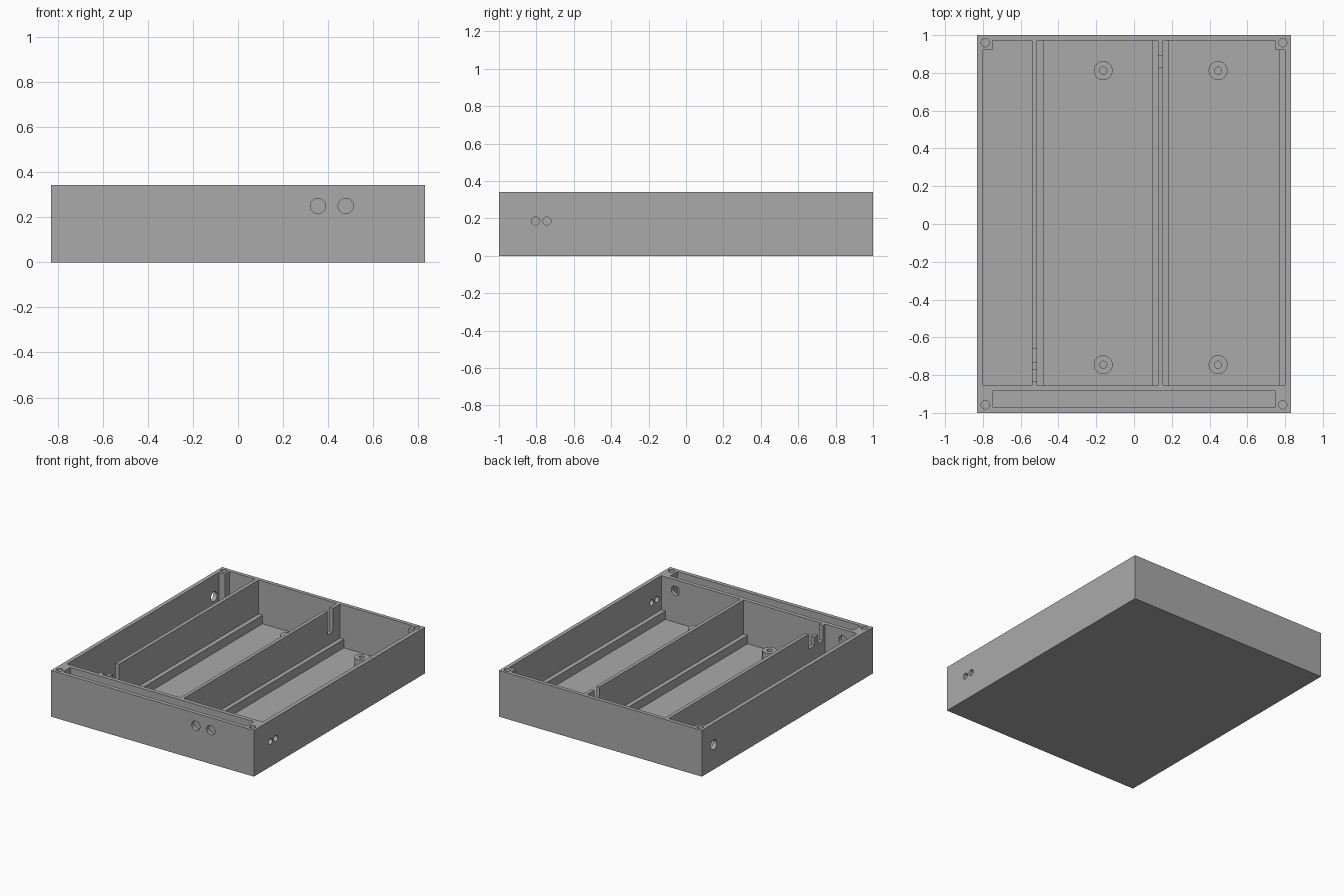
import bpy, bmesh, math
from mathutils import Matrix, Vector

if "Cube" in bpy.data.objects:
    bpy.data.objects.remove(bpy.data.objects["Cube"])

W, L, H = 0.83, 1.0, 0.342      # half width, half length, height
FLOOR, LEDGE = 0.027, 0.09      # floor level, ledge and boss level
Y0, Y1 = -0.855, 0.972          # main cavity, front to back

grey = bpy.data.materials.new("grey plastic")
grey.diffuse_color = (0.4, 0.4, 0.4, 1)
grey.use_nodes = True
grey.node_tree.nodes["Principled BSDF"].inputs["Base Color"].default_value = grey.diffuse_color


def finish(name, bm):
    bmesh.ops.recalc_face_normals(bm, faces=bm.faces)
    mesh = bpy.data.meshes.new(name)
    bm.to_mesh(mesh)
    bm.free()
    mesh.materials.append(grey)
    ob = bpy.data.objects.new(name, mesh)
    bpy.context.collection.objects.link(ob)
    return ob


def prism(name, points, lift):
    """Extrude a closed outline of 3D points along a vector."""
    bm = bmesh.new()
    face = bm.faces.new([bm.verts.new(p) for p in points])
    ext = bmesh.ops.extrude_face_region(bm, geom=[face])["geom"]
    verts = [v for v in ext if isinstance(v, bmesh.types.BMVert)]
    bmesh.ops.translate(bm, verts=verts, vec=lift)
    return finish(name, bm)


def box(name, x0, x1, y0, y1, z0, z1):
    pts = [(x0, y0, z0), (x1, y0, z0), (x1, y1, z0), (x0, y1, z0)]
    return prism(name, pts, (0, 0, z1 - z0))


def rod(name, centre, axis, radius, length, sides=32):
    bm = bmesh.new()
    turn = Vector(axis).to_track_quat("Z", "Y").to_matrix().to_4x4()
    bmesh.ops.create_cone(bm, cap_ends=True, segments=sides, radius1=radius,
                          radius2=radius, depth=length,
                          matrix=Matrix.Translation(centre) @ turn)
    return finish(name, bm)


def cut(ob, cutters):
    """Subtract the cutters from the object and discard them."""
    for c in cutters:
        c.hide_render = True
        mod = ob.modifiers.new("cut", "BOOLEAN")
        mod.operation, mod.solver, mod.object = "DIFFERENCE", "EXACT", c
    bpy.context.view_layer.update()
    deps = bpy.context.evaluated_depsgraph_get()
    mesh = bpy.data.meshes.new_from_object(ob.evaluated_get(deps))
    ob.modifiers.clear()
    ob.data = mesh
    for c in cutters:
        bpy.data.objects.remove(c)


def smooth(ob):
    bpy.ops.object.select_all(action="DESELECT")
    ob.select_set(True)
    bpy.context.view_layer.objects.active = ob
    bpy.ops.object.shade_smooth_by_angle(angle=math.radians(30))


# Case: main cavity leaves solid blocks in the back corners
case = box("case", -W, W, -L, L, 0, H)
outline = [(-0.80, Y0), (0.80, Y0), (0.80, 0.92), (0.75, 0.92),
           (0.75, Y1), (-0.75, Y1), (-0.75, 0.92), (-0.80, 0.92)]
cutters = [prism("cavity", [(x, y, FLOOR) for x, y in outline], (0, 0, H)),
           box("front_slot", -0.75, 0.75, -0.97, -0.885, FLOOR, H + 0.1)]
# Corner screw holes
for sx in (-1, 1):
    for y in (-0.957, 0.96):
        cutters.append(rod("screw", (sx * 0.788, y, H), (0, 0, 1), 0.022, 0.3))
    # Cable holes between front slot and outer bays
    cutters.append(rod("cable", (sx * 0.685, -0.87, 0.26), (0, 1, 0), 0.034, 0.08))
# Front, right and left wall holes
for x in (0.355, 0.478):
    cutters.append(rod("front_hole", (x, -0.99, 0.25), (0, 1, 0), 0.034, 0.08))
for y in (-0.805, -0.743):
    cutters.append(rod("side_hole", (0.815, y, 0.186), (1, 0, 0), 0.022, 0.08))
cutters.append(rod("left_hole", (-0.815, 0.862, 0.185), (1, 0, 0), 0.036, 0.08))
cut(case, cutters)
smooth(case)

# Dividers with cable notches, as side profiles
left_profile = [(Y0, FLOOR), (Y1, FLOOR), (Y1, H), (-0.66, H), (-0.66, 0.23),
                (-0.73, 0.23), (-0.73, 0.295), (-0.77, 0.295), (-0.77, 0.23),
                (-0.83, 0.23), (-0.83, H), (Y0, H)]
prism("left_divider", [(-0.54, y, z) for y, z in left_profile], (0.027, 0, 0))
right_profile = [(Y0, FLOOR), (Y1, FLOOR), (Y1, H), (0.89, H), (0.89, 0.17),
                 (0.83, 0.17), (0.83, H), (Y0, H)]
prism("right_divider", [(0.127, y, z) for y, z in right_profile], (0.026, 0, 0))

# Support ledges along the dividers and right wall
for i, (x0, x1, y1) in enumerate([(-0.513, -0.48, Y1), (0.095, 0.127, Y1),
                                  (0.153, 0.185, Y1), (0.767, 0.80, 0.92)]):
    box(f"ledge_{i + 1}", x0, x1, Y0, y1, FLOOR, LEDGE)

# Mounting bosses
for x in (-0.163, 0.445):
    for y in (-0.745, 0.812):
        mid = (x, y, (FLOOR + LEDGE) / 2)
        boss = rod("mounting_boss", mid, (0, 0, 1), 0.05, LEDGE - FLOOR)
        cut(boss, [rod("bore", mid, (0, 0, 1), 0.019, 0.2)])
        smooth(boss)
